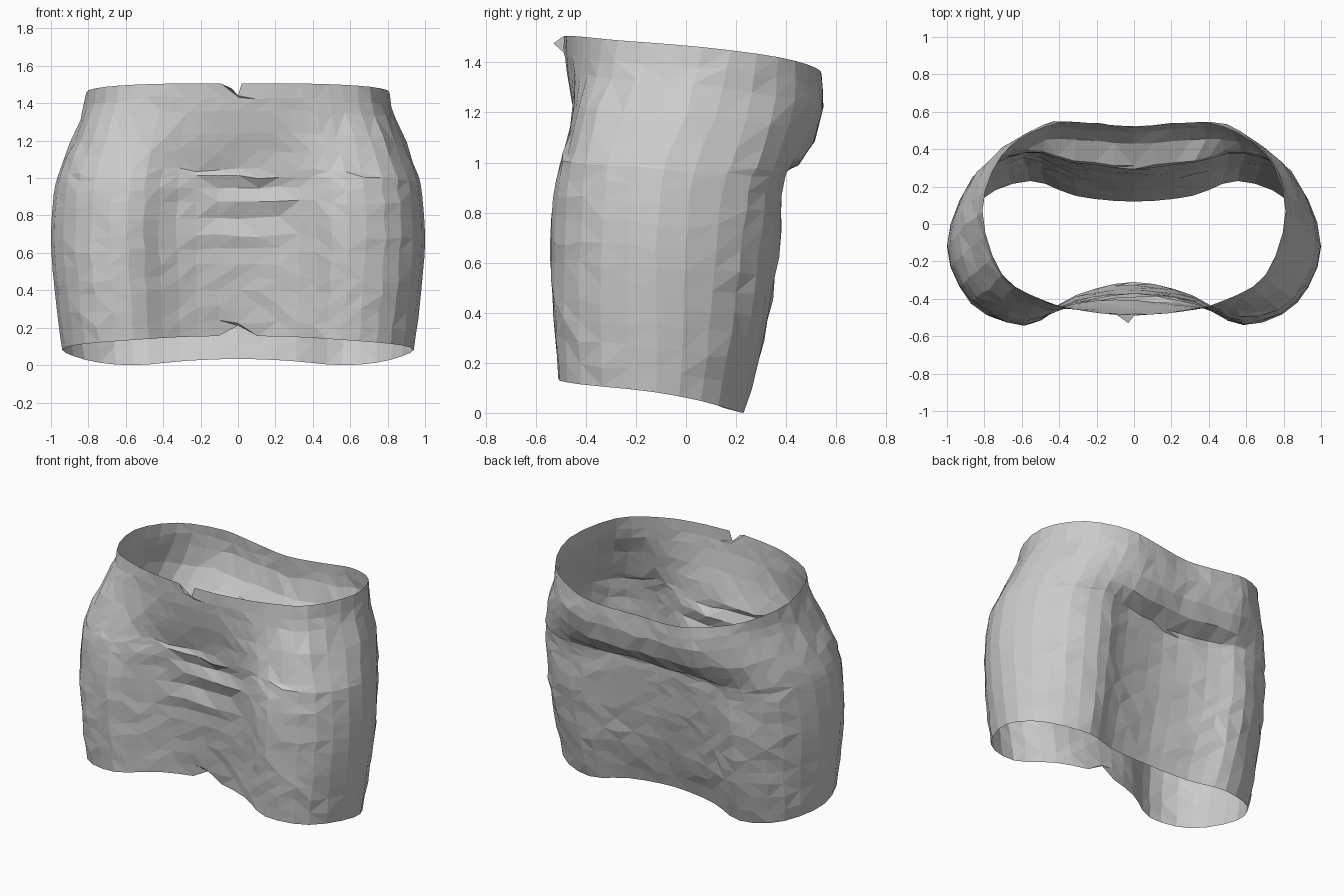
import bpy, bmesh, math, random

if "Cube" in bpy.data.objects:
    bpy.data.objects.remove(bpy.data.objects["Cube"])

random.seed(4)

# Half cross-section: x as a fraction of the half width, front centre -> side -> back centre
XF = [0, .33, .59, .87, 1, .87, .59, .33, 0]

# Levels from hem to waist: (front z, back z, half width, y of each section point)
LEVELS = [
    (.16, .04, .94,  [-.31, -.38, -.51, -.42, -.12, .13, .23, .15, .12]),
    (.40, .31, .975, [-.35, -.40, -.53, -.43, -.12, .18, .31, .24, .20]),
    (.70, .62, 1.0,  [-.38, -.42, -.54, -.42, -.12, .22, .37, .30, .26]),
    (.95, .86, .985, [-.40, -.43, -.52, -.41, -.10, .25, .385, .33, .29]),
    (1.05, .94, .965, [-.41, -.43, -.49, -.39, -.08, .28, .40, .34, .31]),
    (1.15, .99, .935, [-.43, -.44, -.46, -.37, -.05, .31, .44, .45, .43]),
    (1.24, 1.08, .895, [-.455, -.45, -.44, -.35, 0, .34, .49, .51, .49]),
    (1.36, 1.20, .84, [-.475, -.46, -.42, -.30, .03, .36, .53, .54, .52]),
    (1.51, 1.335, .81, [-.49, -.465, -.41, -.27, .07, .37, .52, .54, .515]),
]
AROUND = 3                      # subdivisions per section segment
HALF = AROUND * (len(XF) - 1)
N = 2 * HALF


def spline(values, t):
    """Catmull-Rom through a list of numbers, t in index units."""
    n = len(values) - 1
    i = min(int(t), n - 1)
    f = t - i
    b, c = values[i], values[i + 1]
    a = values[i - 1] if i > 0 else 2 * b - c
    d = values[i + 2] if i + 2 <= n else 2 * c - b
    return b + .5 * f * (c - a + f * (2*a - 5*b + 4*c - d + f * (3*(b - c) + d - a)))


def section_point(level, k):
    """Point k (0..N) on the full ring at a fractional level."""
    side = 1 if k <= HALF else -1
    t = (k if k <= HALF else N - k) / AROUND
    zf, zb, w = (spline([lv[j] for lv in LEVELS], level) for j in range(3))
    ys = [spline([lv[3][j] for lv in LEVELS], level) for j in range(len(XF))]
    x = side * w * spline(XF, t)
    # repeat the end neighbours so both halves meet smoothly
    y = spline([ys[1]] + ys + [ys[-2]], t + 1)
    blend = ((1 - math.cos(math.pi * t / 8)) / 2) ** (.9 + .13 * level)
    z = zf + (zb - zf) * blend
    # hem hangs lower over each back corner
    z -= .055 * math.exp(-((t - 5.7) / 1.3) ** 2) * max(0, 1 - level / 2)
    return [x, y, z]


# Row positions: more rows on the long lower levels
rows = []
for i, n in enumerate([3, 4, 3, 2, 1, 1, 1, 2]):
    rows += [i + j / n for j in range(n)]
rows.append(len(LEVELS) - 1)

bm = bmesh.new()
rings = []
for r, lv in enumerate(rows):
    ring = []
    rim = r in (0, len(rows) - 1)
    for k in range(N):
        x, y, z = section_point(lv, k)
        if not rim:
            # slanted fabric folds across the belly
            if y < -.3 and abs(x) < .55:
                fade = math.cos(x / .55 * math.pi / 2) * math.exp(-((z - .88) / .22) ** 2)
                y += .018 * fade * math.sin((z - .1 * x) * 42)
            # small irregularities of the cloth
            y += random.uniform(-.004, .004)
            z += random.uniform(-.012, .012)
            x += random.uniform(-.008, .008) * (abs(x) < .9)
        ring.append(bm.verts.new((x, y, z)))
    rings.append(ring)

# Triangulated skin with mixed diagonals
for lo, hi in zip(rings, rings[1:]):
    for k in range(N):
        a, b, c, d = lo[k], lo[(k + 1) % N], hi[(k + 1) % N], hi[k]
        pair = ((a, b, c), (a, c, d)) if random.random() < .5 else ((a, b, d), (b, c, d))
        for tri in pair:
            bm.faces.new(tri)

# Notches at the front of hem and waist, with a small turned-out flap
rings[0][0].co.z += .055
notch = rings[-1][0]
notch.co.z -= .065
rings[-1][1].co.x = .02
tip = bm.verts.new((-.03, -.53, 1.48))
bm.faces.new((notch, tip, rings[-1][-1]))

# Stand on the ground
low = min(v.co.z for v in bm.verts)
for v in bm.verts:
    v.co.z -= low

mesh = bpy.data.meshes.new("skirt")
bm.to_mesh(mesh)
bm.free()
skirt = bpy.data.objects.new("skirt", mesh)
bpy.context.collection.objects.link(skirt)
